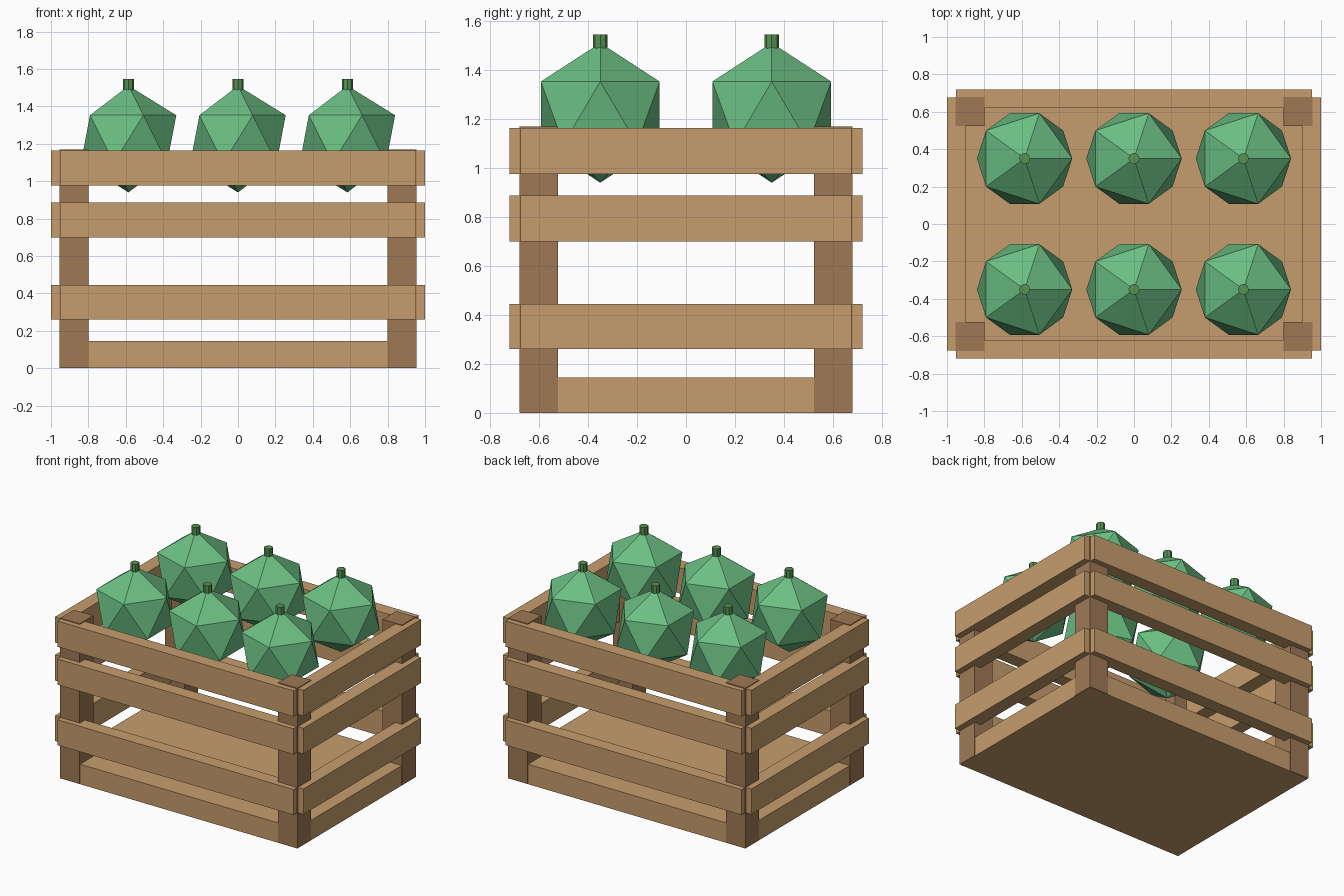
import bpy
import bmesh
from mathutils import Matrix, Vector

cube = bpy.data.objects.get("Cube")
if cube:
    bpy.data.objects.remove(cube, do_unlink=True)


def linear(c):
    c /= 255
    return c / 12.92 if c <= 0.04045 else ((c + 0.055) / 1.055) ** 2.4


def make_material(name, r, g, b):
    mat = bpy.data.materials.new(name)
    mat.use_nodes = True
    colour = (linear(r), linear(g), linear(b), 1)
    mat.diffuse_color = colour
    mat.node_tree.nodes["Principled BSDF"].inputs["Base Color"].default_value = colour
    return mat


light_wood = make_material("light wood", 198, 158, 109)
dark_wood = make_material("dark wood", 159, 121, 85)
fruit_green = make_material("fruit green", 107, 191, 131)
stem_green = make_material("stem green", 87, 148, 84)


def add_object(name, bm, mat, location):
    mesh = bpy.data.meshes.new(name)
    bm.to_mesh(mesh)
    bm.free()
    mesh.materials.append(mat)
    obj = bpy.data.objects.new(name, mesh)
    obj.location = location
    bpy.context.scene.collection.objects.link(obj)
    return obj


def box(name, low, high, mat):
    low, high = Vector(low), Vector(high)
    bm = bmesh.new()
    bmesh.ops.create_cube(bm, size=1, matrix=Matrix.Diagonal((*(high - low), 1)))
    return add_object(name, bm, mat, (low + high) / 2)


# Crate dimensions: half sizes of the frame and of the slat faces
FX, FY = 0.955, 0.68
SX, SY = 1.0, 0.72
SLAT = 0.1
POST = 0.157

# Solid floor, a hair inside the posts
box("crate_floor", (0.003 - FX, 0.003 - FY, 0), (FX - 0.003, FY - 0.003, 0.145), light_wood)

# Corner posts
for side, sx in (("left", 1), ("right", -1)):
    for end, sy in (("front", -1), ("back", 1)):
        x, y = sx * (FX - POST / 2), sy * (FY - POST / 2)
        h = POST / 2
        box(f"{end}_{side}_post", (x - h, y - h, 0.002), (x + h, y + h, 1.168), dark_wood)

# Three rows of slats on all four sides
rows = {"lower": (0.26, 0.445), "middle": (0.7, 0.887), "upper": (0.976, 1.163)}
for row, (z0, z1) in rows.items():
    for end, s in (("front", -1), ("back", 1)):
        y = s * (SY - SLAT / 2)
        box(f"{row}_{end}_slat", (0.004 - FX, y - SLAT / 2, z0),
            (FX - 0.004, y + SLAT / 2, z1), light_wood)
    for side, s in (("left", 1), ("right", -1)):
        x = s * (SX - SLAT / 2)
        box(f"{row}_{side}_slat", (x - SLAT / 2, 0.004 - FY, z0),
            (x + SLAT / 2, FY - 0.004, z1), light_wood)

# Two rows of three faceted fruits with short stems
for y in (-0.35, 0.35):
    for x in (-0.585, 0, 0.585):
        bm = bmesh.new()
        bmesh.ops.create_icosphere(bm, subdivisions=1, radius=0.285)
        add_object("fruit", bm, fruit_green, (x, y, 1.225))
        bm = bmesh.new()
        bmesh.ops.create_cone(bm, cap_ends=True, segments=8, radius1=0.03,
                              radius2=0.03, depth=0.085)
        add_object("fruit_stem", bm, stem_green, (x, y, 1.5025))
